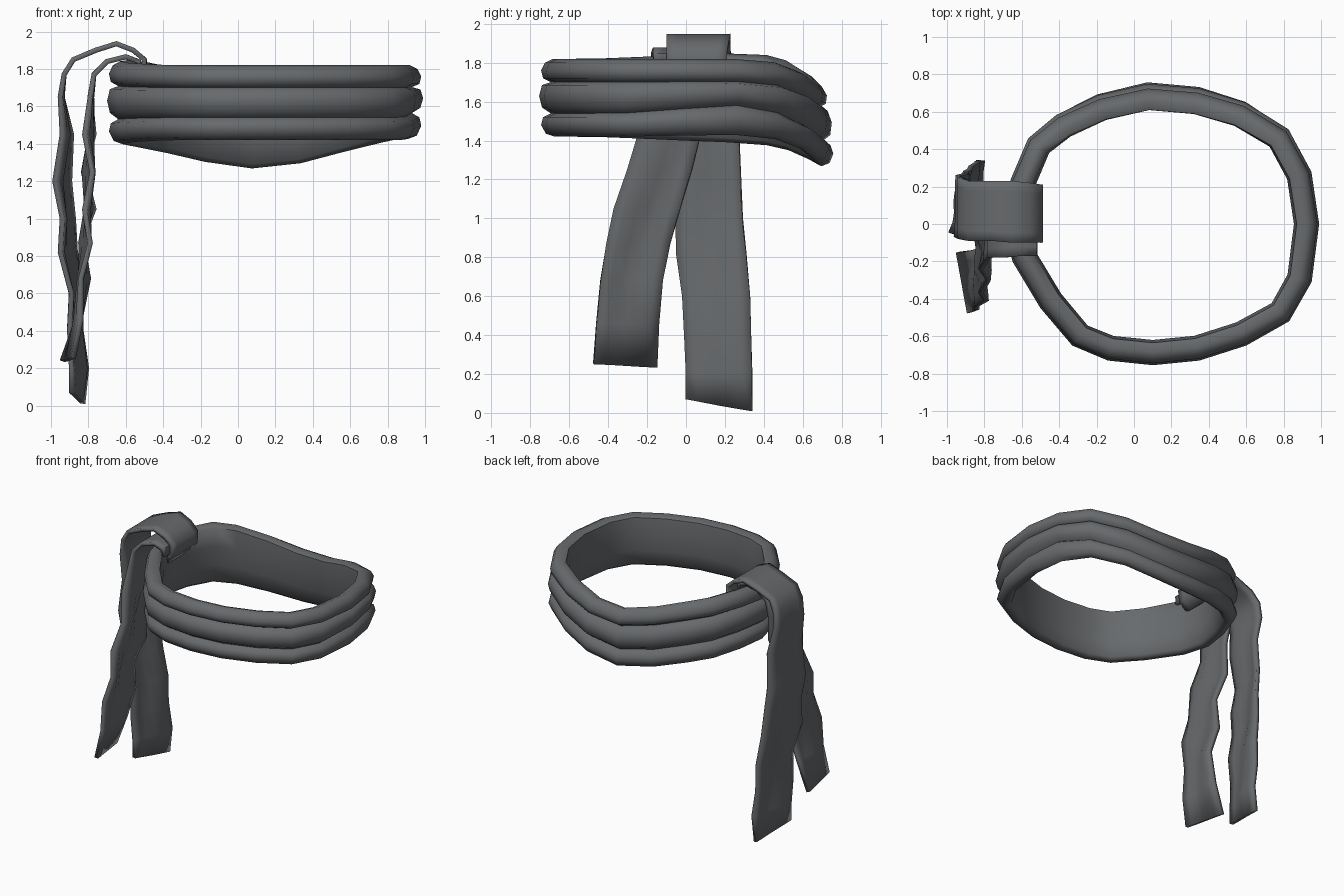
import bpy, bmesh, math
from mathutils import Vector

cube = bpy.data.objects.get("Cube")
if cube:
    bpy.data.objects.remove(cube)

cloth = bpy.data.materials.new("charcoal_cloth")
cloth.use_nodes = True
COLOR = (0.135, 0.143, 0.15, 1)
cloth.diffuse_color = COLOR
cloth.node_tree.nodes["Principled BSDF"].inputs["Base Color"].default_value = COLOR


def grid_object(name, rows, closed):
    """Skin rows of points; closed joins both directions into a ring."""
    bm = bmesh.new()
    vs = [[bm.verts.new(p) for p in row] for row in rows]
    n, m = len(vs), len(vs[0])
    for i in range(n if closed else n - 1):
        for j in range(m if closed else m - 1):
            a, b = (i + 1) % n, (j + 1) % m
            bm.faces.new((vs[i][j], vs[a][j], vs[a][b], vs[i][b]))
    bmesh.ops.recalc_face_normals(bm, faces=bm.faces)
    mesh = bpy.data.meshes.new(name)
    bm.to_mesh(mesh)
    bm.free()
    obj = bpy.data.objects.new(name, mesh)
    bpy.context.collection.objects.link(obj)
    mesh.materials.append(cloth)
    bpy.ops.object.select_all(action='DESELECT')
    obj.select_set(True)
    bpy.context.view_layer.objects.active = obj
    bpy.ops.object.shade_smooth_by_angle(angle=math.radians(60))
    return obj


# Wrapped band: plan outline and a three-fold section (inset, height)
outline = [(0.99, 0), (0.95, 0.28), (0.83, 0.51), (0.6, 0.66), (0.35, 0.74),
           (0.07, 0.765), (-0.2, 0.7), (-0.42, 0.59), (-0.57, 0.46),
           (-0.66, 0.24), (-0.7, 0.02), (-0.65, -0.2), (-0.5, -0.45),
           (-0.33, -0.65), (-0.14, -0.73), (0.1, -0.755), (0.35, -0.73),
           (0.6, -0.65), (0.83, -0.52), (0.95, -0.31)]
section = [(0.12, 1.80), (0.07, 1.82), (0.03, 1.8), (0.01, 1.76), (0.02, 1.72),
           (0.06, 1.7), (0.015, 1.685), (0, 1.63), (0.015, 1.57), (0.06, 1.54),
           (0.02, 1.52), (0.01, 1.48), (0.035, 1.435), (0.08, 1.42),
           (0.11, 1.44), (0.125, 1.55), (0.135, 1.68)]
rows = []
count = len(outline)
for i, (x, y) in enumerate(outline):
    prev, nxt = Vector(outline[i - 1]), Vector(outline[(i + 1) % count])
    tangent = (nxt - prev).normalized()
    inward = Vector((-tangent.y, tangent.x))
    angle = math.atan2(y, x - 0.14)
    back = max(0, math.sin(angle))
    drop = 0.14 * back ** 4
    bump = 0.045 * math.exp(-((angle - 0.3) / 0.4) ** 2)
    stretch = 1 + 0.16 * max(0, math.cos(angle - 2.5)) ** 2
    row = []
    for inset, z in section:
        # the back leans in at the top; the folds ripple upward on one side
        p = Vector((x, y)) + inward * (inset + 0.12 * back ** 2 * (z - 1.5))
        lift = bump * max(0, 1 - abs(z - 1.55) / 0.17)
        row.append((p.x, p.y, 1.62 + (z - 1.62) * stretch - drop + lift))
    rows.append(row)
grid_object("wrapped_band", rows, True)


# Cloth strips: each station gives front edge (x, y), back edge (x, y) and z
def strip(name, stations, ripple, phase, hem_slope):
    columns = 6
    rows = []
    for i, (xf, yf, xb, yb, z) in enumerate(stations):
        row = []
        last = i == len(stations) - 1
        for j in range(columns + 1):
            t = j / columns
            # hanging folds fade out at the knot and the hem
            amount = 0 if last else ripple * min(1, max(0, (1.75 - z) * 3))
            fold = amount * math.sin(t * 5 + i * 0.7 + phase) * math.sin(math.pi * t)
            slant = hem_slope * (0.5 - t) if last else 0
            row.append((xf + (xb - xf) * t + fold, yf + (yb - yf) * t, z + slant))
        rows.append(row)
    obj = grid_object(name, rows, False)
    solid = obj.modifiers.new("thickness", 'SOLIDIFY')
    solid.thickness = 0.028
    solid.offset = 0


strip("long_tail_and_knot", [
    (-0.56, -0.08, -0.56, 0.2, 1.70),
    (-0.51, -0.1, -0.5, 0.21, 1.77),
    (-0.5, -0.1, -0.5, 0.21, 1.85),
    (-0.56, -0.1, -0.56, 0.22, 1.9),
    (-0.65, -0.1, -0.65, 0.23, 1.935),
    (-0.76, -0.09, -0.76, 0.23, 1.90),
    (-0.88, -0.09, -0.88, 0.23, 1.85),
    (-0.93, -0.08, -0.93, 0.25, 1.77),
    (-0.95, -0.07, -0.94, 0.26, 1.65),
    (-0.94, -0.06, -0.89, 0.27, 1.45),
    (-0.98, -0.05, -0.90, 0.28, 1.2),
    (-0.94, -0.05, -0.88, 0.29, 1.0),
    (-0.95, -0.05, -0.87, 0.31, 0.82),
    (-0.89, -0.02, -0.84, 0.33, 0.6),
    (-0.90, -0.01, -0.84, 0.335, 0.4),
    (-0.89, 0, -0.81, 0.34, 0.2),
    (-0.89, 0, -0.83, 0.34, 0.04)], 0.022, 0.5, 0.06)

strip("short_tail", [
    (-0.53, -0.16, -0.53, 0.1, 1.78),
    (-0.53, -0.17, -0.53, 0.12, 1.84),
    (-0.6, -0.17, -0.6, 0.13, 1.865),
    (-0.7, -0.18, -0.7, 0.13, 1.84),
    (-0.77, -0.18, -0.77, 0.12, 1.77),
    (-0.79, -0.2, -0.79, 0.11, 1.65),
    (-0.82, -0.24, -0.77, 0.08, 1.45),
    (-0.78, -0.3, -0.82, 0.03, 1.25),
    (-0.82, -0.37, -0.77, -0.03, 1.05),
    (-0.79, -0.41, -0.84, -0.08, 0.87),
    (-0.84, -0.44, -0.80, -0.12, 0.68),
    (-0.84, -0.46, -0.86, -0.14, 0.46),
    (-0.88, -0.475, -0.94, -0.15, 0.245)], 0.025, 2, 0.015)
